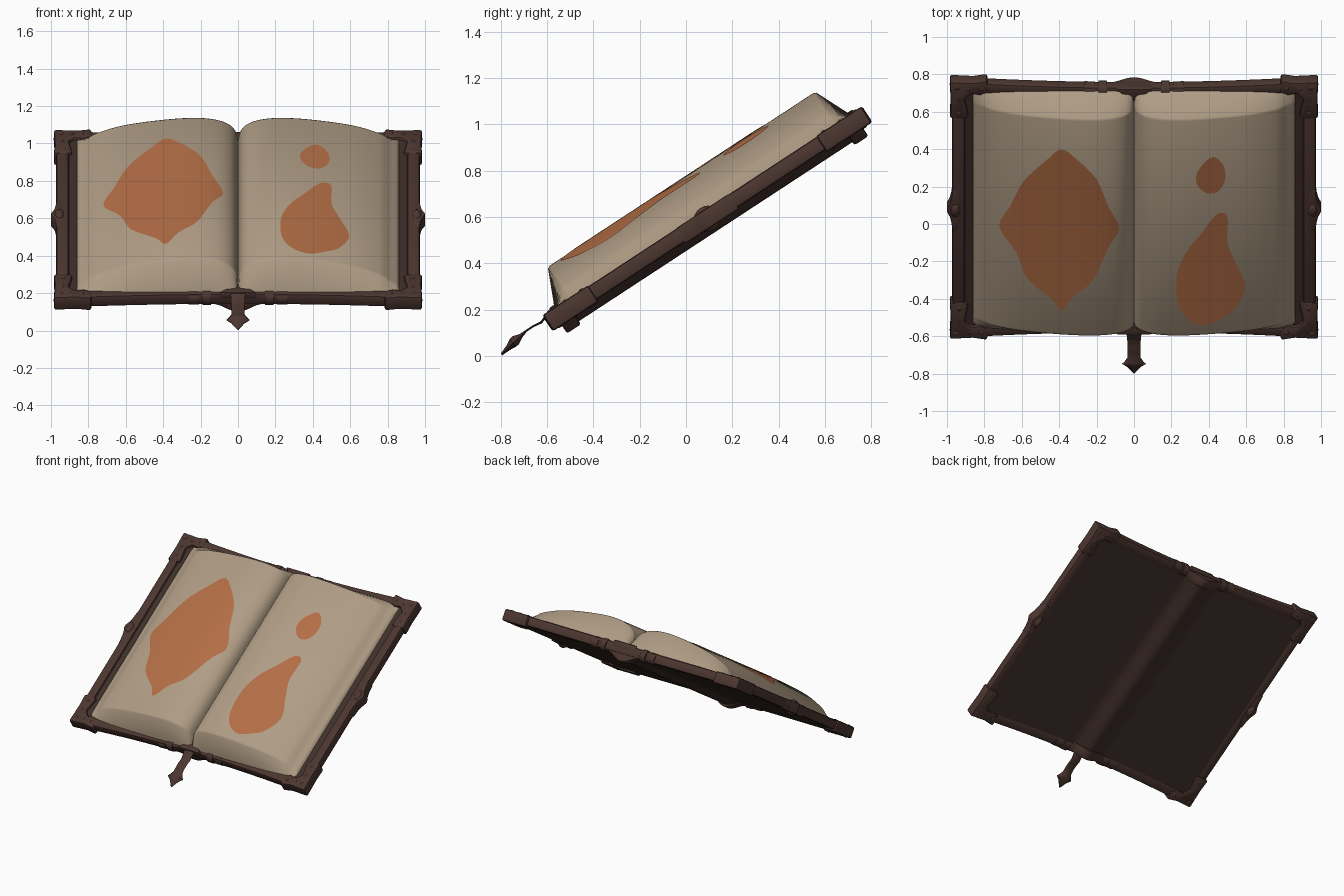
import bpy, bmesh, math
from mathutils import Matrix, Vector

if "Cube" in bpy.data.objects:
    bpy.data.objects.remove(bpy.data.objects["Cube"])

# The book is modelled flat (x across, v along the spine, w out of the page), then tilted
TILT = math.atan2(.548, .837)
CO, SI = math.cos(TILT), math.sin(TILT)
POSE = Matrix.Translation((0, .09, .595)) @ Matrix.Rotation(TILT, 4, 'X')

def material(name, rgb):
    m = bpy.data.materials.new(name)
    m.diffuse_color = (*rgb, 1)
    m.use_nodes = True
    m.node_tree.nodes["Principled BSDF"].inputs["Base Color"].default_value = m.diffuse_color
    return m

LEATHER = material("dark_leather", (.050, .028, .023))
TRIM = material("brown_trim", (.072, .037, .029))
PAPER = material("aged_paper", (.43, .335, .235))
STAIN = material("orange_ink", (.45, .155, .06))

def finish(bm, name, mat, pose=POSE, bevel=0, angle=35):
    bmesh.ops.recalc_face_normals(bm, faces=bm.faces)
    if bevel:
        bmesh.ops.bevel(bm, geom=[e for e in bm.edges if e.calc_face_angle(0) > .5],
                        offset=bevel, segments=2, profile=.5, affect='EDGES')
    bm.transform(pose)
    me = bpy.data.meshes.new(name)
    bm.to_mesh(me)
    bm.free()
    me.materials.append(mat)
    me.shade_smooth()
    me.set_sharp_from_angle(angle=math.radians(angle))
    ob = bpy.data.objects.new(name, me)
    bpy.context.collection.objects.link(ob)
    return ob

def loft(name, rings, mat, **kw):
    bm = bmesh.new()
    rows = [[bm.verts.new(p) for p in r] for r in rings]
    n = len(rows[0])
    for a, b in zip(rows, rows[1:]):
        for i in range(n):
            bm.faces.new((a[i], a[(i + 1) % n], b[(i + 1) % n], b[i]))
    bm.faces.new(rows[0])
    bm.faces.new(rows[-1])
    return finish(bm, name, mat, **kw)

def tube(name, path, radius, mat, sides=12):
    path = [Vector(p) for p in path]
    rings = []
    for i, p in enumerate(path):
        t = (path[min(i + 1, len(path) - 1)] - path[max(i - 1, 0)]).normalized()
        s = t.cross(Vector((0, 0, 1))).normalized()
        u = s.cross(t)
        rings.append([p + radius * (s * math.cos(a) + u * math.sin(a))
                      for a in (2 * math.pi * k / sides for k in range(sides))])
    return loft(name, rings, mat, angle=50)

def plate(name, pts, w0, w1, mat, bevel=.012):
    return loft(name, [[(x, v, w) for x, v in pts] for w in (w0, w1)], mat, bevel=bevel)

def knob(name, pos, size, mat):
    bm = bmesh.new()
    bmesh.ops.create_uvsphere(bm, u_segments=16, v_segments=10, radius=1)
    bm.transform(Matrix.Translation(pos) @ Matrix.Diagonal((*size, 1)))
    return finish(bm, name, mat)

def span(a, b, n):
    return [a + (b - a) * i / n for i in range(n + 1)]

# Shape rules: rounded spine, bowed cover edge, arched page profile
def spine_w(x):
    return -.5 * (1 + math.cos(math.pi * x / .14)) if abs(x) < .14 else 0

def edge_v(x):
    return .750 + .035 * (abs(x) / .95) ** 2

PROFILE = [(0, .05), (.012, .11), (.05, .158), (.12, .188), (.23, .2), (.4, .187),
           (.62, .148), (.77, .092), (.81, .058), (.86, .028)]

def page_w(x):
    x = min(abs(x), .8599)
    P = PROFILE
    def slope(k):
        a, b = P[max(k - 1, 0)], P[min(k + 1, len(P) - 1)]
        return (b[1] - a[1]) / (b[0] - a[0])
    k = max(i for i in range(len(P) - 1) if P[i][0] <= x)
    h = P[k + 1][0] - P[k][0]
    t = (x - P[k][0]) / h
    return ((2*t**3 - 3*t*t + 1) * P[k][1] + (t**3 - 2*t*t + t) * h * slope(k)
            + (3*t*t - 2*t**3) * P[k + 1][1] + (t**3 - t*t) * h * slope(k + 1))

# Cover boards with the rounded spine
loft("cover", [[(x, -edge_v(x), -.03 + .04 * spine_w(x)), (x, edge_v(x), -.03 + .04 * spine_w(x)),
                (x, edge_v(x), .02), (x, -edge_v(x), .02)] for x in span(-.95, .95, 76)], LEATHER)

# Page blocks, ends sloping outwards towards the cover, softly shaded over the rims
for side, label in ((-1, "left"), (1, "right")):
    rings = []
    for x in span(0, .12, 16) + span(.14, .86, 36):
        w = page_w(x)
        rings.append([(side * x, v, h) for v, h in
                      ((-.775, .01), (-.693, w * .97), (-.68, w), (0, w),
                       (.68, w), (.693, w * .97), (.775, .01))])
    loft(label + "_pages", rings, PAPER, angle=85)

# Painted blots lying on the pages; outlines are given as seen from above
def blot(name, outline):
    n = len(outline)
    pts = []
    for i in range(n):
        a, b, c, d = (Vector(outline[(i + k) % n]) for k in (-1, 0, 1, 2))
        for t in (0, .25, .5, .75):
            pts.append(.5 * (2 * b + (c - a) * t + (2*a - 5*b + 4*c - d) * t*t
                             + (3*b - a - 3*c + d) * t**3))
    mid = sum(pts, Vector((0, 0))) / len(pts)
    def place(p):
        w = page_w(p.x)
        return (p.x, (p.y - .09 + SI * w) / CO, w + .003)
    bm = bmesh.new()
    hub = bm.verts.new(place(mid))
    rows = [[bm.verts.new(place(mid.lerp(p, r / 10))) for p in pts] for r in range(1, 11)]
    m = len(pts)
    for i in range(m):
        j = (i + 1) % m
        bm.faces.new((hub, rows[0][i], rows[0][j]))
        for a, b in zip(rows, rows[1:]):
            bm.faces.new((a[i], b[i], b[j], a[j]))
    bmesh.ops.recalc_face_normals(bm, faces=bm.faces)
    bm.normal_update()
    if sum(f.normal.z for f in bm.faces) < 0:
        bmesh.ops.reverse_faces(bm, faces=bm.faces)
    bm.transform(POSE)
    me = bpy.data.meshes.new(name)
    bm.to_mesh(me)
    bm.free()
    me.materials.append(STAIN)
    me.shade_smooth()
    bpy.context.collection.objects.link(bpy.data.objects.new(name, me))

blot("left_diamond_blot", [(-.39, .40), (-.31, .35), (-.20, .24), (-.14, .10), (-.08, -.02),
     (-.14, -.13), (-.22, -.30), (-.32, -.38), (-.385, -.46), (-.44, -.40), (-.57, -.29),
     (-.63, -.15), (-.72, -.01), (-.66, .1), (-.59, .23), (-.47, .34)])
blot("right_drop_blot", [(.46, .06), (.50, .04), (.50, -.1), (.54, -.2), (.595, -.33),
     (.54, -.45), (.47, -.50), (.38, -.54), (.29, -.51), (.235, -.42), (.23, -.27),
     (.28, -.15), (.36, -.05), (.42, .03)])
blot("right_small_blot", [(.42, .36), (.48, .31), (.485, .23), (.44, .17), (.38, .17),
     (.335, .22), (.345, .29)])

# Trim around the cover: flat-topped edge rails, spine caps, headbands and clamps
BOX = ((-1, -1), (1, -1), (1, 1), (-1, 1))
for s, end in ((-1, "front"), (1, "back")):
    loft(end + "_edge_rail", [[(x, s * (edge_v(x) + a * .034), b * .034) for a, b in BOX]
                              for x in span(-.95, .95, 40)], TRIM, bevel=.014)
    loft(end + "_spine_cap", [[(x, s * (.742 + a * .036), .05 * spine_w(x) + b * .036)
                               for a, b in BOX] for x in span(-.135, .135, 24)], TRIM, bevel=.01)
    plate(end + "_headband", [(x, s * v) for x, v in
                              ((-.1, .785), (.1, .785), (.05, .735), (0, .70), (-.05, .735))],
          0, .048, TRIM, bevel=.008)
    for m in (-1, 1):
        for k, (a, b, r) in enumerate(((.145, .19, .045), (.21, .265, .041))):
            tube(f"{end}_clamp_{m}_{k}", [(m * x, s * (edge_v(x) + .002), -.002)
                                          for x in span(a, b, 2)], r, TRIM)

for m, side in ((-1, "left"), (1, "right")):
    loft(side + "_edge_rail", [[(m * (.938 + a * .034), v, b * .034) for a, b in BOX]
                               for v in (-.78, .78)], TRIM, bevel=.014)
    # Pointed ornament halfway along the outer edge
    half = [(.925, 0), (.925, .06), (.945, .13), (.97, .14), (.976, .08), (.984, .045), (1.0, .01)]
    pts = half + [(x, -v) for x, v in half[:0:-1]]
    plate(side + "_edge_ornament", [(m * x, v) for x, v in pts], -.042, .036, TRIM, bevel=.008)
    knob(side + "_ornament_knob", (m * .955, 0, -.004), (.036, .06, .056), TRIM)
    # Corner brackets with scrolled arm ends
    for s, end in ((-1, "front"), (1, "back")):
        tag = f"{end}_{side}_corner"
        ell = [(.985, .822), (.86, .815), (.785, .828), (.78, .76), (.82, .735), (.87, .745),
               (.905, .71), (.895, .66), (.885, .60), (.91, .585), (.985, .59), (.98, .68)]
        plate(tag + "_bracket", [(m * x, s * v) for x, v in ell], -.045, .038, TRIM)
        for x, v, r in ((.95, .785, .036), (.815, .78, .028), (.935, .625, .03),
                        (.885, .775, .022), (.94, .71, .022)):
            knob(tag + "_stud", (m * x, s * v, -.003), (r, r, .046), TRIM)

# Bookmark ribbon with a pointed pendant, hanging out of the gutter
ribbon = [(-.585, .195, .04, .006), (-.605, .17, .038, .006),
          (-.625, .145, .036, .005), (-.66, .128, .035, .004), (-.69, .108, .035, .004),
          (-.715, .085, .036, .01), (-.735, .068, .05, .022), (-.748, .056, .064, .022),
          (-.765, .038, .035, .013), (-.797, .006, .004, .005)]
rings = []
for y, z, a, b in ribbon:
    n = Vector((0, -.62, .78)) * b
    c = Vector((0, y, z))
    rings.append([c + Vector((a * math.cos(t), 0, 0)) + n * math.sin(t)
                  for t in (math.pi * k / 4 for k in range(8))])
loft("bookmark", rings, TRIM, pose=Matrix.Identity(4))
